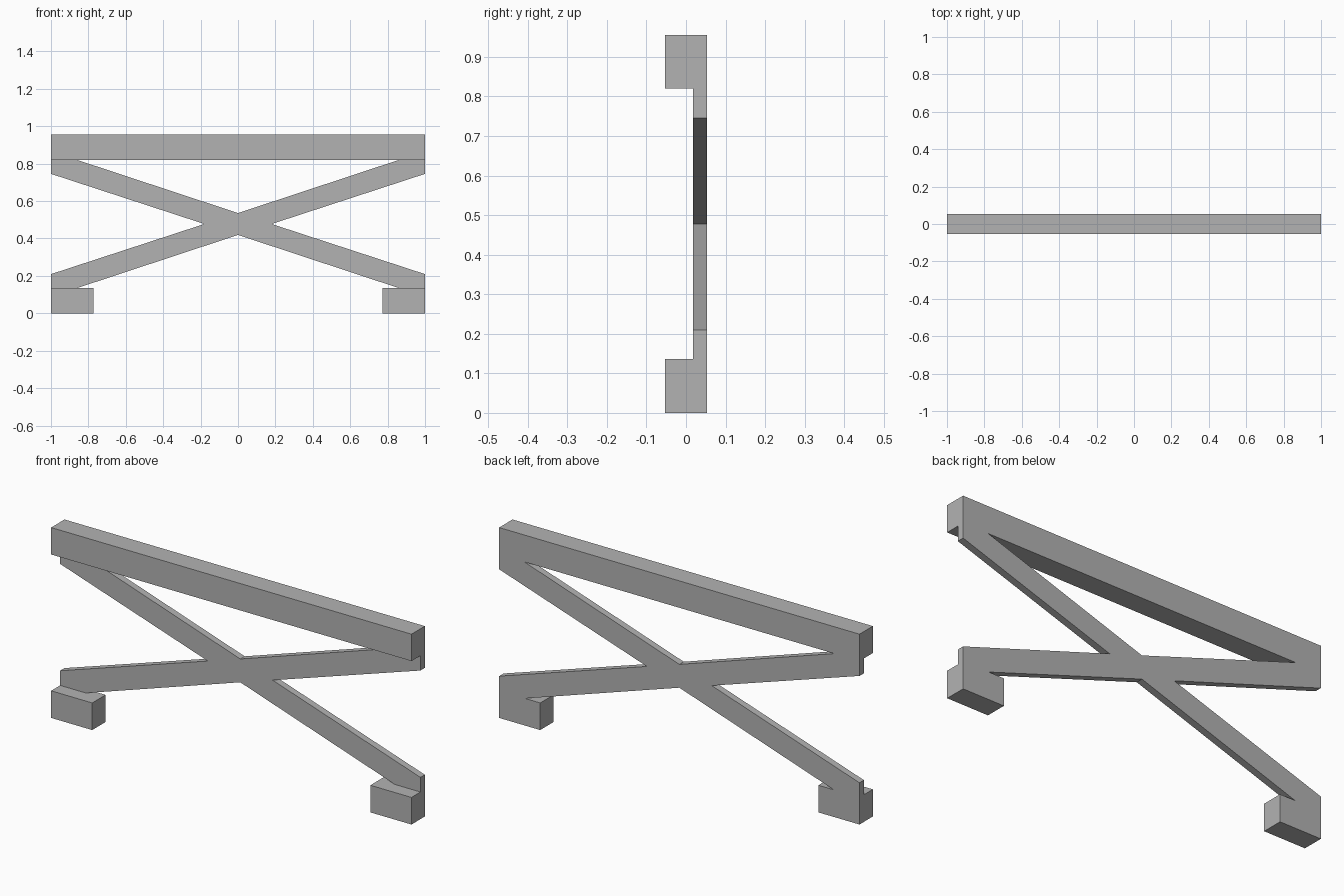
import bpy
import bmesh

cube = bpy.data.objects.get("Cube")
if cube:
    bpy.data.objects.remove(cube, do_unlink=True)

grey = bpy.data.materials.new("plain grey")
grey.use_nodes = True
colour = (0.45, 0.45, 0.45, 1)
grey.diffuse_color = colour
grey.node_tree.nodes["Principled BSDF"].inputs["Base Color"].default_value = colour

FRONT, BACK = -0.053, 0.053
BRACE_FRONT = 0.018
FOOT_TOP, BEAM_BOTTOM, TOP = 0.136, 0.82, 0.955
MID = TOP / 2


def extrude_profile(name, outline, y0, y1):
    """Extrude an x-z outline from y0 back to y1."""
    bm = bmesh.new()
    face = bm.faces.new([bm.verts.new((x, y0, z)) for x, z in outline])
    ext = bmesh.ops.extrude_face_region(bm, geom=[face])
    moved = [v for v in ext["geom"] if isinstance(v, bmesh.types.BMVert)]
    bmesh.ops.translate(bm, verts=moved, vec=(0, y1 - y0, 0))
    bmesh.ops.recalc_face_normals(bm, faces=bm.faces)
    mesh = bpy.data.meshes.new(name)
    bm.to_mesh(mesh)
    bm.free()
    mesh.materials.append(grey)
    obj = bpy.data.objects.new(name, mesh)
    bpy.context.collection.objects.link(obj)
    return obj


def block(name, x0, x1, z0, z1):
    return extrude_profile(name, [(x0, z0), (x1, z0), (x1, z1), (x0, z1)], FRONT, BACK)


# Top rail and the two feet
block("top_rail", -1, 1, BEAM_BOTTOM, TOP)
block("left_foot", 0.772, 1, 0, FOOT_TOP)
block("right_foot", -1, -0.772, 0, FOOT_TOP)

# Crossed brace, flush with the back: one quarter outline mirrored four ways
quarter = [(0, 0.0585), (0.86, BEAM_BOTTOM - MID), (1, BEAM_BOTTOM - MID),
           (1, 0.268), (0.18, 0)]
upper_right = quarter
lower_right = [(x, -z) for x, z in reversed(quarter[:-1])]
right_half = upper_right + lower_right
left_half = [(-x, z) for x, z in reversed(right_half[1:-1])]
extrude_profile("cross_brace", [(x, z + MID) for x, z in right_half + left_half],
                BRACE_FRONT, BACK)
